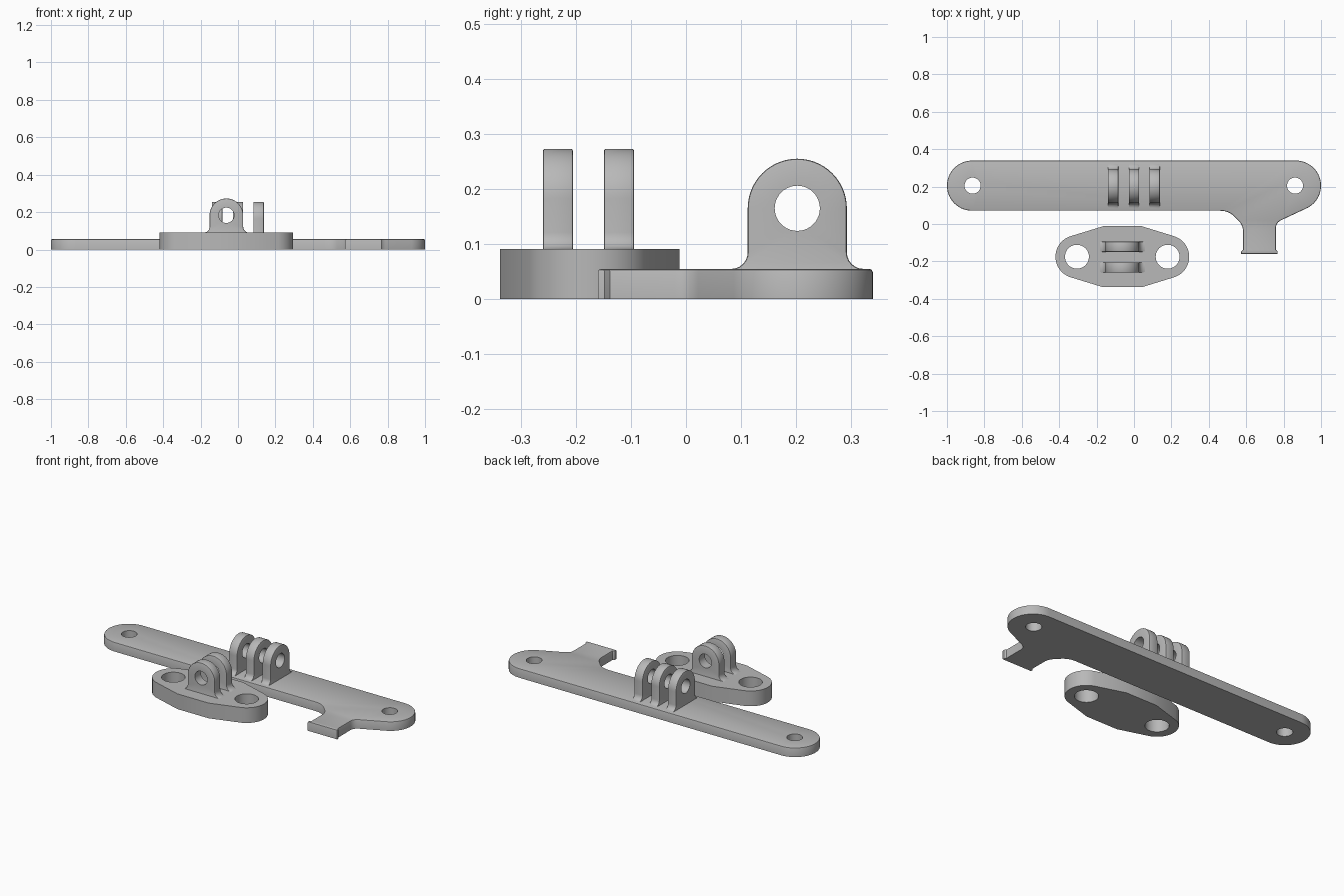
import bpy, bmesh, math
from mathutils import Vector

if "Cube" in bpy.data.objects:
    bpy.data.objects.remove(bpy.data.objects["Cube"])

grey = bpy.data.materials.new("light grey plastic")
grey.diffuse_color = (0.48, 0.48, 0.48, 1)
grey.use_nodes = True
grey.node_tree.nodes["Principled BSDF"].inputs["Base Color"].default_value = grey.diffuse_color


def arc(cx, cy, r, a0, a1, n=20):
    angles = [math.radians(a0 + (a1 - a0) * i / n) for i in range(n + 1)]
    return [(cx + r * math.cos(a), cy + r * math.sin(a)) for a in angles]


def blend(p0, corner, p1, n=6):
    """Rounded corner between two points."""
    a, b, c = Vector(p0), Vector(corner), Vector(p1)
    return [tuple(a * (1 - t) ** 2 + b * 2 * t * (1 - t) + c * t * t)
            for t in (i / n for i in range(n + 1))]


def inset(points, d):
    """Move a counter-clockwise outline inward by d."""
    if d == 0:
        return points
    result = []
    for i, p in enumerate(points):
        p = Vector(p)
        e0 = (p - Vector(points[i - 1])).normalized()
        e1 = (Vector(points[(i + 1) % len(points)]) - p).normalized()
        n0, n1 = Vector((-e0.y, e0.x)), Vector((-e1.y, e1.x))
        result.append(tuple(p + (n0 + n1) * d / (1 + n0.dot(n1))))
    return result


def extrude(name, outline, holes, levels, place):
    """Stack inset copies of an outline at (depth, inset) levels, with holes."""
    bm = bmesh.new()

    def ring(points, w):
        return [bm.verts.new(place(u, v, w)) for u, v in points]

    def bridge(a, b):
        for i in range(len(a)):
            j = (i + 1) % len(a)
            bm.faces.new((a[i], a[j], b[j], b[i]))

    stacks = [[ring(inset(outline, d), w) for w, d in levels]]
    for cx, cy, r in holes:
        circle = arc(cx, cy, r, 0, 360, 40)[:-1]
        stacks.append([ring(circle, levels[k][0]) for k in (0, -1)])
    for rings in stacks:
        for a, b in zip(rings, rings[1:]):
            bridge(a, b)
    # caps
    for k in (0, -1):
        edges = []
        for rings in stacks:
            r = rings[k]
            edges += [bm.edges.get((r[i - 1], r[i])) for i in range(len(r))]
        bmesh.ops.triangle_fill(bm, use_beauty=True, edges=edges)
    bmesh.ops.recalc_face_normals(bm, faces=bm.faces)
    mesh = bpy.data.meshes.new(name)
    bm.to_mesh(mesh)
    bm.free()
    mesh.materials.append(grey)
    mesh.shade_smooth()
    mesh.set_sharp_from_angle(angle=math.radians(32))
    obj = bpy.data.objects.new(name, mesh)
    bpy.context.collection.objects.link(obj)


def flat(u, v, w):
    return (u, v, w)


def lug(name, centre, base, start, along_x):
    """Rounded upright ear with a pin hole and flared foot."""
    r, f, sink, hinge = 0.09, 0.03, 0.01, base + 0.11 - 0.018 * (not along_x)
    outline = [(centre - r - f, base - sink), (centre + r + f, base - sink)]
    outline += arc(centre + r + f, base + f, f, 270, 180, 6)
    outline += arc(centre, hinge, r, 0, 180, 28)
    outline += arc(centre - r - f, base + f, f, 0, -90, 6)
    end, b = start + 0.055, 0.004
    levels = [(start, b), (start + b * 0.3, b * 0.3), (start + b, 0),
              (end - b, 0), (end - b * 0.3, b * 0.3), (end, b)]
    place = (lambda u, v, w: (w, u, v)) if along_x else (lambda u, v, w: (u, w, v))
    extrude(name, outline, [(centre, hinge, 0.041)], levels, place)


# Long bar with a hooked side arm
bar = arc(-0.866, 0.205, 0.134, 90, 270, 28)
bar += blend((0.46, 0.071), (0.505, 0.071), (0.535, 0.042))
bar += blend((0.555, 0.022), (0.583, -0.004), (0.583, -0.04))
bar += [(0.583, -0.138), (0.573, -0.148), (0.573, -0.16),
        (0.768, -0.16), (0.768, -0.148), (0.759, -0.138)]
bar += blend((0.759, -0.02), (0.759, 0.008), (0.79, 0.022))
bar += arc(0.866, 0.205, 0.134, -62, 90, 24)
extrude("long_bar", bar, [(-0.863, 0.205, 0.043), (0.861, 0.205, 0.043)],
        [(0, 0), (0.049, 0), (0.0533, 0.0018), (0.055, 0.006)], flat)

# Three ears on the bar
for i in range(3):
    lug(f"bar_ear_{i + 1}", 0.202, 0.055, -0.139 + 0.111 * i, True)

# Small mounting base with rounded, tapered ends
cy = -0.175
base = arc(-0.305, cy, 0.115, 108, 252, 24)
base += [(-0.165, -0.338), (0.042, -0.338)]
base += arc(0.18, cy, 0.115, -72, 72, 24)
base += [(0.042, -0.012), (-0.165, -0.012)]
extrude("mounting_base", base, [(-0.305, cy, 0.064), (0.18, cy, 0.064)],
        [(0, 0), (0.091, 0)], flat)

# Two ears on the mounting base
for i in range(2):
    lug(f"base_ear_{i + 1}", -0.062, 0.091, -0.26 + 0.111 * i, False)
